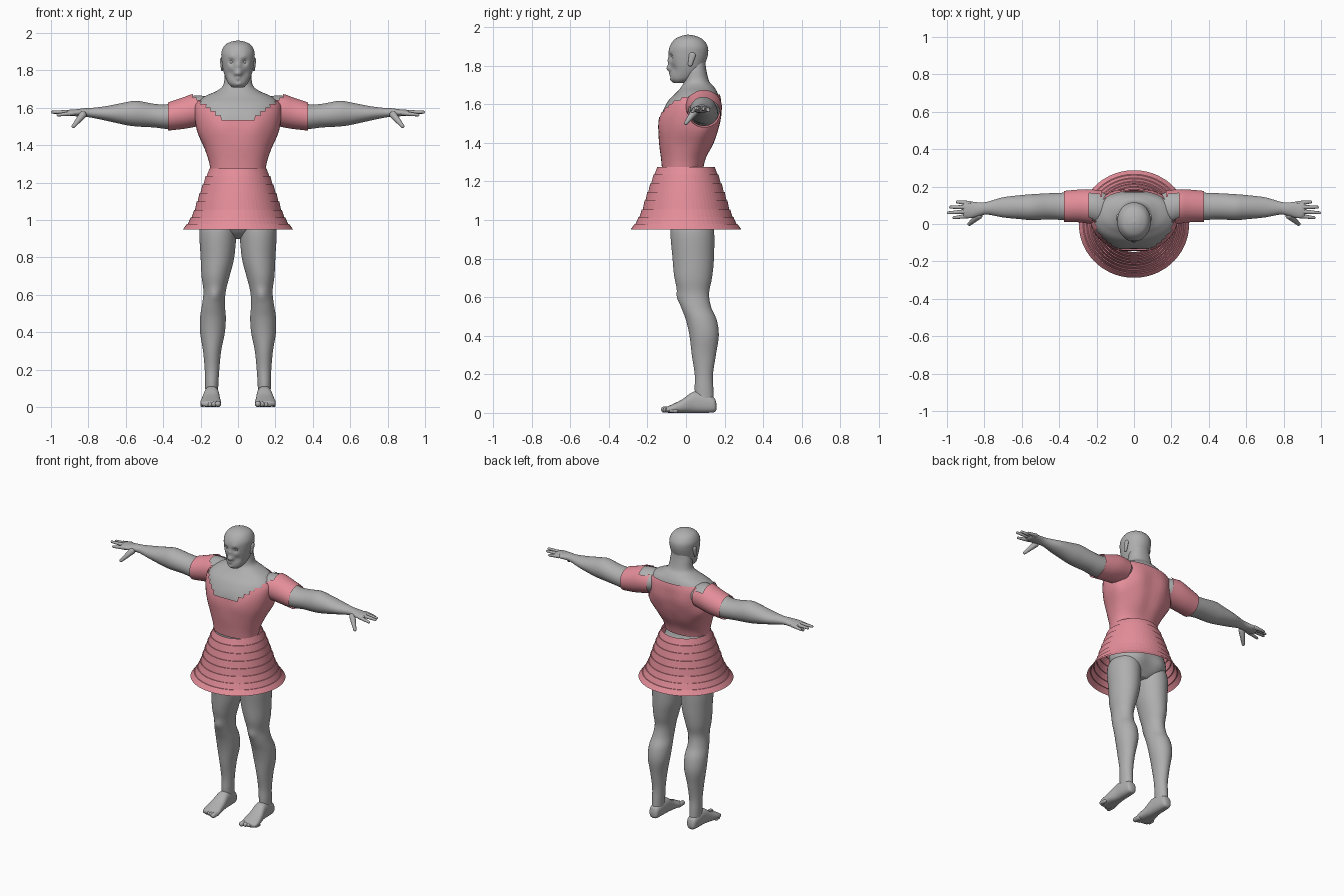
import bpy, bmesh, math
from mathutils import Vector

if "Cube" in bpy.data.objects:
    bpy.data.objects.remove(bpy.data.objects["Cube"])


def material(name, rgb):
    m = bpy.data.materials.new(name)
    m.use_nodes = True
    m.diffuse_color = (*rgb, 1)
    m.node_tree.nodes["Principled BSDF"].inputs["Base Color"].default_value = (*rgb, 1)
    return m


GREY = material("grey skin", (0.43, 0.43, 0.43))
PINK = material("pink cloth", (0.78, 0.27, 0.32))


def finish(name, bm, mat, mirror=False, smooth=True):
    bmesh.ops.recalc_face_normals(bm, faces=bm.faces)
    me = bpy.data.meshes.new(name)
    bm.to_mesh(me)
    bm.free()
    me.materials.append(mat)
    ob = bpy.data.objects.new(name, me)
    bpy.context.collection.objects.link(ob)
    for p in me.polygons:
        p.use_smooth = smooth
    if mirror:
        ob.modifiers.new("mirror", 'MIRROR')
    return ob


def spline(rows, steps):
    """Smoothly interpolate a list of section rows."""
    rows = [Vector(r) for r in rows]
    out = []
    for i in range(len(rows) - 1):
        a, b = rows[max(i - 1, 0)], rows[i]
        c, d = rows[i + 1], rows[min(i + 2, len(rows) - 1)]
        for s in range(steps):
            t = s / steps
            out.append(0.5 * (2 * b + (c - a) * t + (2 * a - 5 * b + 4 * c - d) * t * t
                              + (3 * b - a - 3 * c + d) * t ** 3))
    return out + [rows[-1]]


def loft(rows, axis, n=48, steps=6, power=1.0, grow=0.0, caps=True):
    """Loft rounded sections (t, a0, a1, b0, b1) along an axis."""
    bm = bmesh.new()
    rings = []
    for t, a0, a1, b0, b1 in spline(rows, steps):
        ring = []
        for i in range(n):
            w = 2 * math.pi * (i + 0.5) / n
            c, s = math.cos(w), math.sin(w)
            a = (a0 + a1) / 2 + ((a1 - a0) / 2 + grow) * math.copysign(abs(c) ** power, c)
            b = (b0 + b1) / 2 + ((b1 - b0) / 2 + grow) * math.copysign(abs(s) ** power, s)
            ring.append(bm.verts.new({'x': (t, a, b), 'y': (a, t, b), 'z': (a, b, t)}[axis]))
        rings.append(ring)
    for r, q in zip(rings, rings[1:]):
        for i in range(n):
            j = (i + 1) % n
            bm.faces.new((r[i], r[j], q[j], q[i]))
    if caps:
        bm.faces.new(rings[0])
        bm.faces.new(rings[-1])
    return bm


def bump(bm, centre, size, push, both=True):
    """Push the surface softly around a point, and around its mirror point."""
    sides = (1, -1) if both and centre[0] else (1,)
    for s in sides:
        c = Vector((centre[0] * s, *centre[1:]))
        d = Vector((push[0] * s, *push[1:]))
        for v in bm.verts:
            v.co += d * math.exp(-(v.co - c).length_squared / (2 * size * size))


def capsule(name, p0, p1, r0, r1, mat=GREY, mirror=True, squash=1.0):
    """Tapered round-ended rod."""
    bm = bmesh.new()
    bmesh.ops.create_uvsphere(bm, u_segments=16, v_segments=10, radius=1)
    p0, p1 = Vector(p0), Vector(p1)
    rot = (p1 - p0).to_track_quat('Z', 'Y')
    for v in bm.verts:
        top = v.co.z > 0.01
        off = rot @ (v.co * (r1 if top else r0))
        off.x *= squash
        v.co = (p1 if top else p0) + off
    return finish(name, bm, mat, mirror)


def sym(rows):
    return [(z, -w, w, f, b) for z, w, f, b in rows]


# Torso and neck: height, half width, front, back
HIPS = [(.90, .05, 0, .10), (.94, .15, -.05, .13), (1.0, .195, -.085, .155),
        (1.08, .185, -.10, .15), (1.18, .155, -.105, .115)]
CHEST = [(1.27, .138, -.115, .08), (1.32, .148, -.12, .095), (1.40, .178, -.13, .14),
         (1.48, .208, -.13, .163), (1.56, .222, -.12, .173), (1.62, .22, -.09, .173),
         (1.66, .18, -.05, .163)]
NECK = [(1.69, .115, -.025, .145), (1.72, .08, -.01, .12), (1.78, .07, -.005, .105),
        (1.83, .06, 0, .10)]


def muscles(bm):
    bump(bm, (.09, -.12, 1.50), .045, (0, -.012, 0))
    bump(bm, (.10, .17, 1.54), .04, (0, .010, 0))
    bump(bm, (.18, .09, 1.47), .04, (.014, .010, 0))
    bump(bm, (.15, -.02, 1.40), .03, (-.008, 0, 0))
    for z in (1.34, 1.42, 1.50, 1.58):
        bump(bm, (0, .15, z), .028, (0, -.012, 0))
    bump(bm, (.09, .14, .98), .05, (0, .02, 0))


bm = loft(sym(HIPS + CHEST + NECK), 'z', power=.9)
muscles(bm)
finish("torso", bm, GREY)


# Bodice and sleeves, with a stepped neckline left by removed faces
def above_neckline(p):
    x = abs(p.x)
    if x > .24:
        return False
    if p.y > .11:
        return p.z > 1.648
    return p.z > 1.535 + max(0, x - .08) * .8


def cut_neckline(bm):
    gone = [f for f in bm.faces if above_neckline(f.calc_center_median())]
    bmesh.ops.delete(bm, geom=gone, context='FACES')


bm = loft(sym(CHEST), 'z', n=44, steps=3, power=.9, grow=.01, caps=False)
muscles(bm)
cut_neckline(bm)
finish("bodice", bm, PINK)

SHOULDER = [(.17, .0, .17, 1.52, 1.662), (.24, .01, .177, 1.505, 1.665),
            (.30, .018, .175, 1.495, 1.645), (.375, .02, .168, 1.487, 1.62)]
bm = loft(SHOULDER, 'x', n=32, steps=4, grow=.009, caps=False)
cut_neckline(bm)
finish("sleeve", bm, PINK, True)

# Skirt: stepped bands flaring to the hem
PROFILE = [(1.275, .15), (1.235, .17), (1.19, .187), (1.145, .203), (1.10, .218),
           (1.055, .232), (1.015, .25), (.98, .27), (.95, .297)]
bands = []
for (z0, r0), (z1, r1) in zip(PROFILE, PROFILE[1:]):
    bands += [(z0, r0 + .003), (z1, r1 - .002)]
bm = loft([(z, -r, r, -r * .975, r * .975) for z, r in bands], 'z', n=64, steps=1, caps=False)
finish("skirt", bm, PINK, smooth=False)

# Arms and hands
ARM = [(.10, .04, .13, 1.56, 1.64)] + SHOULDER + [
    (.45, .025, .165, 1.495, 1.622), (.54, .02, .16, 1.50, 1.638), (.60, .025, .155, 1.508, 1.63),
    (.70, .035, .143, 1.53, 1.61), (.78, .05, .12, 1.547, 1.60), (.82, .045, .115, 1.552, 1.598),
    (.87, .032, .12, 1.555, 1.592), (.90, .033, .12, 1.558, 1.59), (.915, .045, .112, 1.566, 1.584)]
finish("arm", loft(ARM, 'x', n=32), GREY, True)
FINGERS = {"index": ((.88, .044, 1.572), (.962, .034, 1.562)),
           "middle": ((.89, .067, 1.577), (.991, .06, 1.577)),
           "ring": ((.89, .09, 1.577), (.98, .09, 1.574)),
           "little": ((.88, .111, 1.574), (.945, .118, 1.566))}
for name, (p0, p1) in FINGERS.items():
    capsule(name + "_finger", p0, p1, .013, .008)
capsule("thumb", (.83, .045, 1.562), (.88, .0, 1.502), .02, .01)

# Legs
LEG = [(1.02, .02, .17, -.05, .12), (.95, .008, .205, -.08, .145), (.80, .02, .20, -.07, .145),
       (.70, .045, .195, -.06, .135), (.62, .065, .185, -.04, .12), (.55, .07, .192, -.025, .13),
       (.48, .065, .203, 0, .16), (.40, .07, .203, .018, .17), (.30, .09, .187, .03, .155),
       (.20, .10, .178, .045, .14), (.12, .105, .176, .045, .142), (.04, .108, .173, .05, .145)]
bm = loft(LEG, 'z', n=40)
bump(bm, (.125, -.035, .60), .025, (0, -.012, 0), False)
finish("leg", bm, GREY, True)

# Feet and toes
FOOT = [(.157, .125, .158, .015, .05), (.145, .11, .172, .003, .08), (.10, .104, .178, 0, .10),
        (.04, .10, .182, 0, .11), (-.02, .095, .195, 0, .07), (-.07, .09, .202, 0, .045),
        (-.10, .10, .195, .003, .032)]
finish("foot", loft(FOOT, 'y', n=32, power=.8), GREY, True)
for i in range(5):
    x, r = .107 + i * .021, .017 - .0015 * i
    capsule("toe_%d" % (i + 1), (x, -.075 + i * .006, r), (x, -.113 + i * .009, r), r, r * .95)

# Head, with the face pressed and pulled into shape
HEAD = [(1.71, .03, -.062, -.01), (1.73, .052, -.078, .04), (1.77, .07, -.08, .085),
        (1.81, .081, -.084, .10), (1.86, .088, -.09, .114), (1.90, .088, -.084, .112),
        (1.935, .07, -.06, .088), (1.953, .038, -.026, .052), (1.96, .004, .006, .014)]
bm = loft(sym(HEAD), 'z', n=96, steps=8, power=.95)
bump(bm, (.034, -.08, 1.846), .013, (0, .013, 0))
bump(bm, (.035, -.085, 1.868), .014, (0, -.005, 0))
bump(bm, (0, -.09, 1.825), .013, (0, -.010, 0))
bump(bm, (0, -.086, 1.79), .012, (0, -.020, -.006))
bump(bm, (.014, -.086, 1.782), .008, (0, -.006, 0))
bump(bm, (.045, -.07, 1.785), .016, (-.003, .006, 0))
bump(bm, (0, -.08, 1.758), .010, (0, -.007, 0))
bump(bm, (0, -.08, 1.741), .006, (0, .005, 0))
bump(bm, (0, -.075, 1.725), .014, (0, -.006, 0))
finish("head", bm, GREY)
capsule("eye", (.034, -.062, 1.846), (.034, -.062, 1.847), .012, .012)
capsule("ear", (.085, .022, 1.808), (.088, .032, 1.85), .012, .019, squash=.5)
